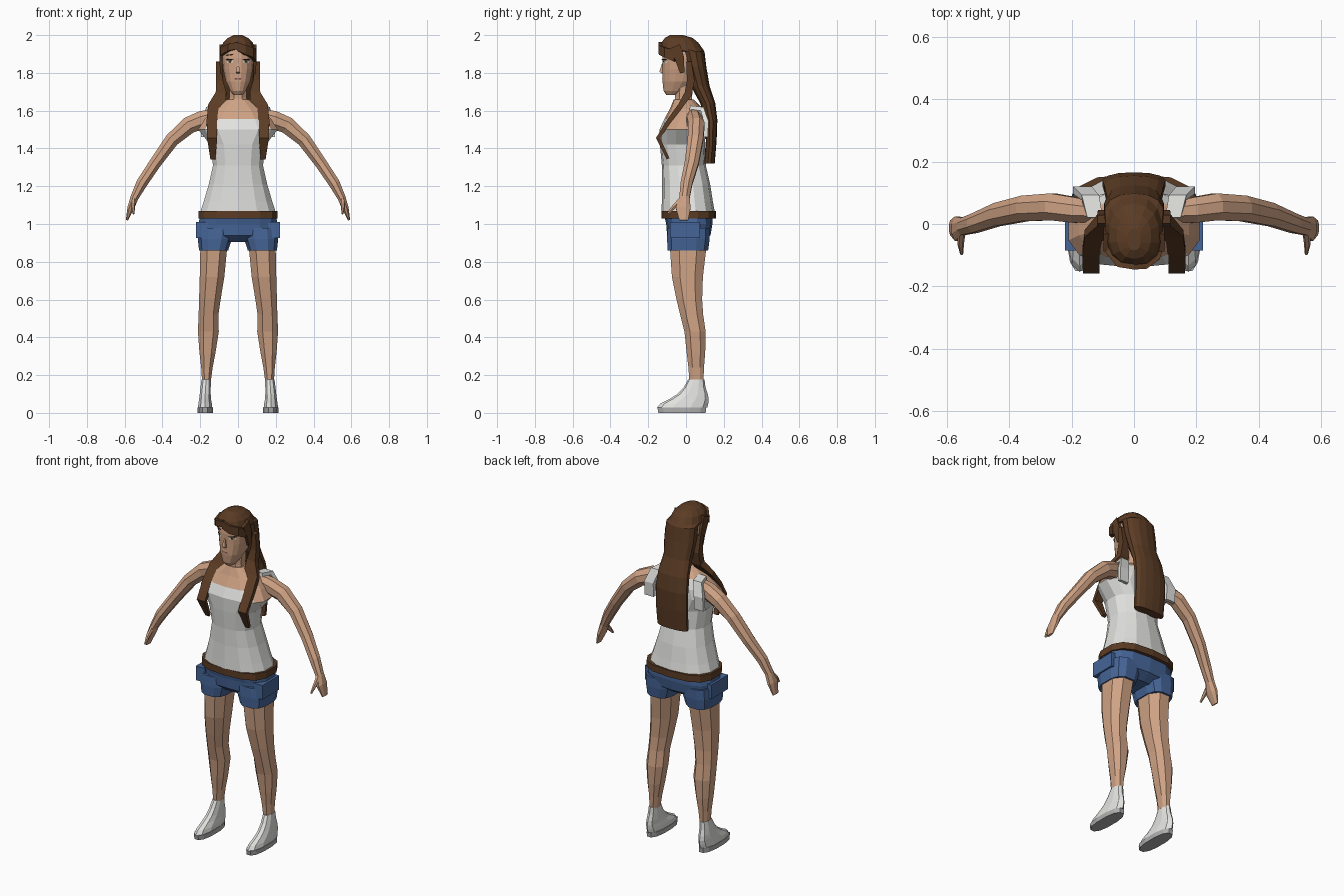
import bpy, bmesh, math
from mathutils import Vector
from mathutils.bvhtree import BVHTree


def mat(name, rgb):
    m = bpy.data.materials.new(name)
    m.diffuse_color = (*rgb, 1)
    return m


SKIN = mat("skin", (0.62, 0.36, 0.23))
HAIR = mat("brown", (0.105, 0.045, 0.018))
WHITE = mat("white", (0.76, 0.76, 0.74))
BLUE = mat("denim", (0.06, 0.13, 0.31))
GREY = mat("sole_grey", (0.42, 0.42, 0.42))
DARK = mat("dark", (0.02, 0.013, 0.01))
LIP = mat("lip", (0.48, 0.2, 0.15))
IRIS = mat("iris", (0.12, 0.13, 0.06))


def finish(name, bm, mats, rule=None):
    bmesh.ops.recalc_face_normals(bm, faces=bm.faces)
    me = bpy.data.meshes.new(name)
    for m in mats:
        me.materials.append(m)
    if rule:
        for f in bm.faces:
            f.material_index = rule(f.calc_center_median())
    bm.to_mesh(me)
    bm.free()
    ob = bpy.data.objects.new(name, me)
    bpy.context.collection.objects.link(ob)
    return ob


def skin_rings(name, loops, mats, rule=None):
    bm = bmesh.new()
    vs = [[bm.verts.new(p) for p in loop] for loop in loops]
    n = len(vs[0])
    for a, b in zip(vs, vs[1:]):
        for i in range(n):
            j = (i + 1) % n
            bm.faces.new((a[i], a[j], b[j], b[i]))
    bm.faces.new(vs[0])
    bm.faces.new(vs[-1])
    return finish(name, bm, mats, rule)


def spow(v, e):
    return math.copysign(abs(v) ** e, v)


def stack(name, rings, mats, n=12, power=2.4, side=1, rule=None):
    """Horizontal rounded rings: (z, x0, x1, y0, y1)."""
    loops = []
    for z, x0, x1, y0, y1 in rings:
        loop = []
        for i in range(n):
            a = 2 * math.pi * (i + 0.5) / n
            c, s = spow(math.cos(a), 2 / power), spow(math.sin(a), 2 / power)
            loop.append((side * ((x0 + x1) / 2 + c * (x1 - x0) / 2), (y0 + y1) / 2 + s * (y1 - y0) / 2, z))
        loops.append(loop)
    return skin_rings(name, loops, mats, rule)


def sym(rings):
    return [(z, -w, w, y0, y1) for z, w, y0, y1 in rings]


def limb(name, path, mats, n=8, side=1, across=(0, 1, 0)):
    """Tube along (x, y, z, half thickness, half width along 'across')."""
    pts = [Vector(p[:3]) for p in path]
    v = Vector(across)
    loops = []
    for i, p in enumerate(path):
        t = (pts[min(i + 1, len(pts) - 1)] - pts[max(i - 1, 0)]).normalized()
        u = t.cross(v).normalized()
        loop = []
        for k in range(n):
            a = 2 * math.pi * (k + 0.5) / n
            q = pts[i] + (u * math.cos(a) * p[3] + v * math.sin(a) * p[4]) * (1.06 if n > 4 else 1.41)
            loop.append((side * q.x, q.y, q.z))
        loops.append(loop)
    return skin_rings(name, loops, mats)


def box(name, x0, x1, y0, y1, z0, z1, mats, side=1):
    return skin_rings(name, [[(side * x, y, z) for x, y in ((x0, y0), (x1, y0), (x1, y1), (x0, y1))]
                             for z in (z0, z1)], mats)


# torso: white top with skin above the neckline
def top_rule(c):
    front = c.y < -0.06 and abs(c.x) < 0.14 and c.z < 1.555
    back = c.y > 0.06 and c.z < 1.61
    return 1 if c.z < 1.49 or front or back else 0


stack("torso", sym([(1.05, .208, -.13, .155), (1.12, .185, -.128, .142), (1.21, .158, -.126, .128),
                    (1.31, .135, -.128, .105), (1.42, .15, -.138, .1), (1.50, .215, -.14, .105),
                    (1.555, .18, -.115, .105), (1.61, .13, -.085, .09), (1.66, .058, -.065, .04)]),
      [SKIN, WHITE], n=14, rule=top_rule)
stack("hem_band", sym([(1.03, .214, -.13, .16), (1.07, .214, -.13, .16)]), [HAIR], n=14, power=2.8)
stack("neck", sym([(1.62, .06, -.065, .04), (1.67, .048, -.06, .035), (1.74, .048, -.06, .04)]), [SKIN], n=8)

# shorts
stack("shorts_hips", sym([(.905, .12, -.06, .08), (.94, .205, -.1, .13), (1.0, .212, -.105, .14),
                          (1.045, .205, -.115, .14)]), [BLUE], n=14, power=2.8)

for side, tag in ((1, "left"), (-1, "right")):
    stack("shorts_leg_" + tag, [(.86, .05, .208, -.1, .12), (.92, .03, .215, -.103, .128),
                                (.98, .02, .213, -.1, .13)], [BLUE], side=side, power=2.8)
    box("shorts_pocket_" + tag, .16, .222, -.085, .075, .925, 1.01, [BLUE], side)
    # leg
    stack("leg_" + tag, [(.17, .142, .192, .015, .095), (.24, .132, .197, .01, .098), (.32, .116, .207, 0, .105),
                         (.43, .098, .216, -.012, .108), (.52, .1, .212, -.035, .095),
                         (.6, .088, .21, -.055, .09), (.72, .068, .207, -.08, .095),
                         (.88, .052, .204, -.092, .115)], [SKIN], n=8, side=side)
    # shoe and sole
    stack("sole_" + tag, [(0, .132, .216, -.15, .108), (.028, .132, .216, -.155, .11)], [GREY], side=side)
    stack("shoe_" + tag, [(.028, .134, .214, -.154, .112), (.05, .137, .211, -.135, .118),
                          (.075, .142, .207, -.085, .12), (.1, .143, .204, -.045, .115),
                          (.135, .143, .2, -.012, .103), (.178, .143, .194, .012, .098)],
          [WHITE], n=10, side=side, power=2.2)
    # arm, hand and fingers
    limb("arm_" + tag, [(.13, .04, 1.565, .045, .035), (.19, .045, 1.55, .05, .042), (.26, .055, 1.523, .046, .044),
                        (.35, .05, 1.445, .038, .042), (.44, .03, 1.32, .032, .038), (.51, .003, 1.215, .03, .032),
                        (.548, -.008, 1.14, .022, .028), (.568, -.015, 1.085, .018, .04),
                        (.588, -.012, 1.02, .006, .024)], [SKIN], side=side)
    limb("thumb_" + tag, [(.553, -.025, 1.13, .014, .012), (.556, -.065, 1.09, .012, .01),
                          (.553, -.095, 1.055, .006, .005)], [SKIN], n=6, side=side, across=(1, 0, 0))
    # shoulder strap over the back
    limb("strap_" + tag, [(.125, .02, 1.615, .012, .025), (.14, .085, 1.61, .012, .028),
                          (.165, .108, 1.54, .012, .03), (.165, .105, 1.46, .01, .03)],
         [WHITE], n=4, side=side, across=(1, 0, 0))
    # long lock falling over the chest
    limb("front_lock_" + tag, [(.105, .015, 1.86, .014, .012), (.098, .025, 1.76, .02, .018),
                               (.09, .012, 1.69, .02, .028), (.112, -.03, 1.625, .014, .046),
                               (.138, -.09, 1.545, .012, .028), (.137, -.148, 1.455, .011, .027),
                               (.133, -.095, 1.345, .008, .013)],
         [HAIR], n=4, side=side, across=(1, 0, 0))
    # ear-side wisp
    limb("side_wisp_" + tag, [(.088, -.06, 1.94, .03, .01), (.09, -.035, 1.88, .025, .008),
                              (.088, -.02, 1.8, .012, .007)], [HAIR], n=4, side=side, across=(1, 0, 0))

# head and hair
head = stack("head", sym([(1.683, .024, -.105, -.04), (1.705, .042, -.12, 0), (1.755, .066, -.126, .05),
                          (1.82, .08, -.125, .07), (1.88, .085, -.126, .08), (1.945, .078, -.118, .07)]),
             [SKIN], n=16, power=2.2)
stack("hair", sym([(2.0, .022, -.085, -.015), (1.985, .055, -.112, .035), (1.96, .08, -.13, .065),
                   (1.925, .093, -.142, .09), (1.912, .096, -.03, .098), (1.83, .098, -.005, .108),
                   (1.73, .088, .025, .125), (1.64, .098, .075, .155), (1.55, .104, .1, .166),
                   (1.44, .104, .105, .162), (1.32, .1, .095, .152)]), [HAIR], n=14, power=2.3)
limb("fringe_left", [(-.005, -.132, 1.94, .014, .022), (.035, -.13, 1.922, .015, .025),
                     (.07, -.105, 1.908, .015, .026), (.09, -.06, 1.89, .01, .03)], [HAIR], n=4, across=(0, 0, 1))
limb("fringe_right", [(0, -.132, 1.945, .014, .018), (-.045, -.125, 1.935, .015, .018),
                      (-.085, -.08, 1.915, .012, .022)], [HAIR], n=4, across=(0, 0, 1))
stack("nose", [(1.797, -.012, .012, -.13, -.11), (1.806, -.014, .014, -.146, -.11),
               (1.85, -.006, .006, -.13, -.11)], [SKIN], n=4, power=2)

# face details: thin plates laid on the face
bm_head = bmesh.new()
bm_head.from_mesh(head.data)
face_tree = BVHTree.FromBMesh(bm_head)


def plate(name, x, z, rx, rz, material, lift, n=8, tilt=0):
    bm = bmesh.new()
    ring = []
    for i in range(n):
        a = 2 * math.pi * i / n
        px, pz = x + rx * math.cos(a), z + rz * math.sin(a) + tilt * rx * math.cos(a)
        hit = face_tree.ray_cast(Vector((px, -1, pz)), Vector((0, 1, 0)))[0]
        ring.append(bm.verts.new((px, (hit.y if hit else -.1) - lift, pz)))
    face = bm.faces.new(ring)
    bmesh.ops.poke(bm, faces=[face])
    ob = finish(name, bm, [material])
    if ob.data.polygons[0].normal.y > 0:
        ob.data.flip_normals()


for s, tag in ((1, "left"), (-1, "right")):
    plate("eye_white_" + tag, s * .043, 1.86, .018, .009, WHITE, .002)
    plate("iris_" + tag, s * .042, 1.86, .008, .009, IRIS, .004)
    plate("pupil_" + tag, s * .042, 1.86, .004, .005, DARK, .006)
    plate("lash_" + tag, s * .044, 1.87, .021, .004, DARK, .007, 6)
    plate("brow_" + tag, s * .043, 1.895, .022, .004, HAIR, .004, 6, -s * .12)
plate("mouth", 0, 1.768, .02, .006, LIP, .003)
bm_head.free()
